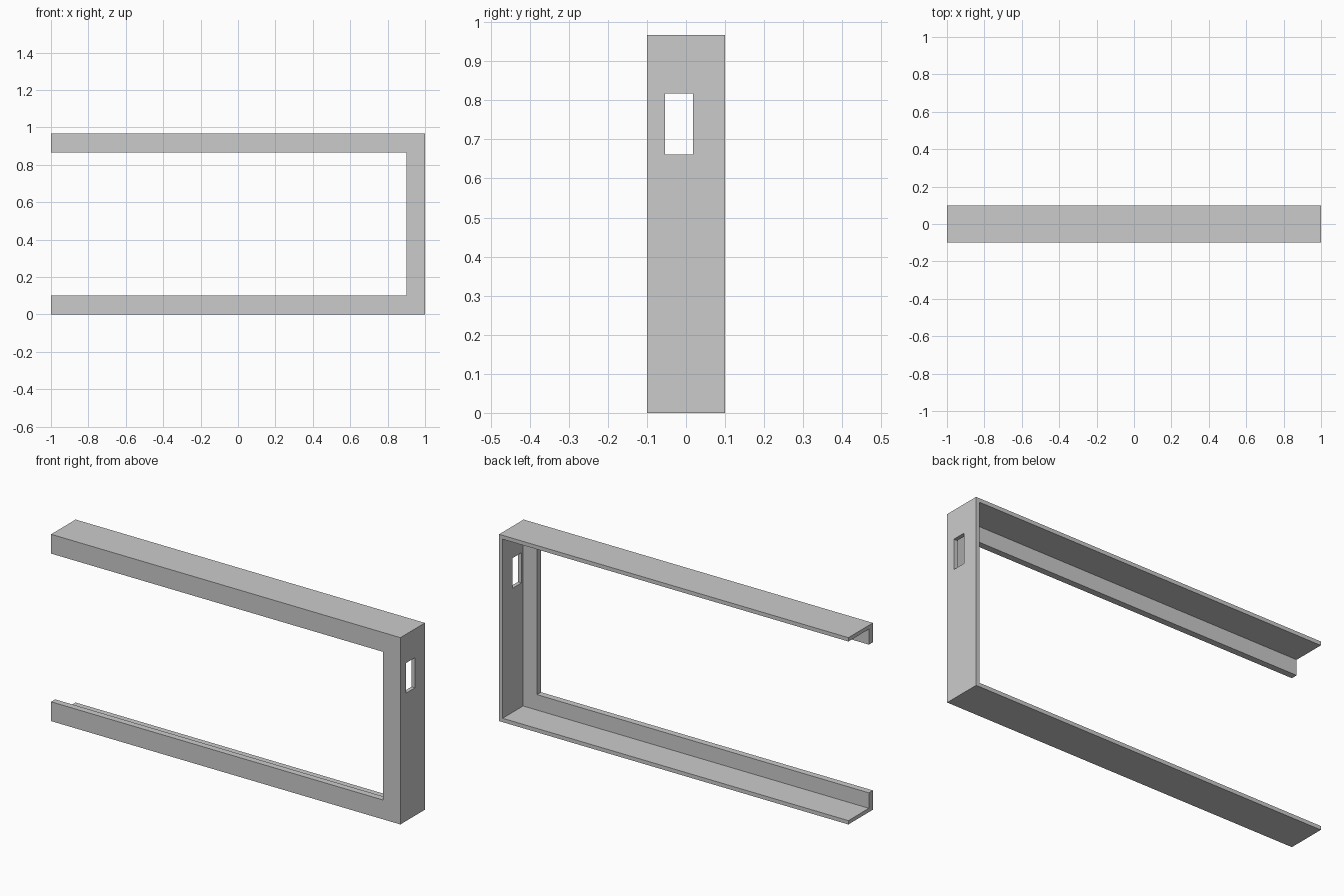
import bpy
import bmesh

LENGTH, DEPTH, HEIGHT = 2.0, 0.2, 0.967
LIP = 0.1         # visible height of the front lip
LIP_DEPTH = 0.033  # thickness of the front lip
WALL = 0.02       # thickness of the outer walls

cube = bpy.data.objects.get("Cube")
if cube:
    bpy.data.objects.remove(cube, do_unlink=True)

grey = bpy.data.materials.new("plain grey")
grey.use_nodes = True
colour = (0.6, 0.6, 0.6, 1)
grey.diffuse_color = colour
grey.node_tree.nodes["Principled BSDF"].inputs["Base Color"].default_value = colour


def prism(name, outline, y0, y1):
    """Extrude an outline in x and z from y0 to y1."""
    bm = bmesh.new()
    face = bm.faces.new([bm.verts.new((x, y0, z)) for x, z in outline])
    new = bmesh.ops.extrude_face_region(bm, geom=[face])["geom"]
    moved = [v for v in new if isinstance(v, bmesh.types.BMVert)]
    bmesh.ops.translate(bm, verts=moved, vec=(0, y1 - y0, 0))
    bmesh.ops.recalc_face_normals(bm, faces=bm.faces)
    mesh = bpy.data.meshes.new(name)
    bm.to_mesh(mesh)
    bm.free()
    mesh.materials.append(grey)
    obj = bpy.data.objects.new(name, mesh)
    bpy.context.collection.objects.link(obj)
    return obj


def bracket(outer, inner, left):
    """Three-sided outline, open at -x, between two insets from the outside."""
    x = LENGTH / 2
    return [(left, outer), (x - outer, outer), (x - outer, HEIGHT - outer),
            (left, HEIGHT - outer), (left, HEIGHT - inner),
            (x - inner, HEIGHT - inner), (x - inner, inner), (left, inner)]


def cut(target, cutter):
    """Subtract the cutter, then discard it."""
    cutter.hide_render = True
    mod = target.modifiers.new("cut", 'BOOLEAN')
    mod.operation = 'DIFFERENCE'
    mod.solver = 'EXACT'
    mod.object = cutter
    bpy.context.view_layer.objects.active = target
    bpy.ops.object.modifier_apply(modifier=mod.name)
    bpy.data.objects.remove(cutter, do_unlink=True)


# Three-sided frame
frame = prism("bracket_frame", bracket(0, LIP, -LENGTH / 2), -DEPTH / 2, DEPTH / 2)

# Hollow behind the front lip, leaving thin outer walls
cut(frame, prism("rear_hollow", bracket(WALL, LIP + 0.05, -LENGTH),
                 -DEPTH / 2 + LIP_DEPTH, DEPTH))

# Rectangular slot through the end wall
slot = [(0.95, 0.662), (1.05, 0.662), (1.05, 0.818), (0.95, 0.818)]
cut(frame, prism("slot_cutter", slot, -0.054, 0.018))
